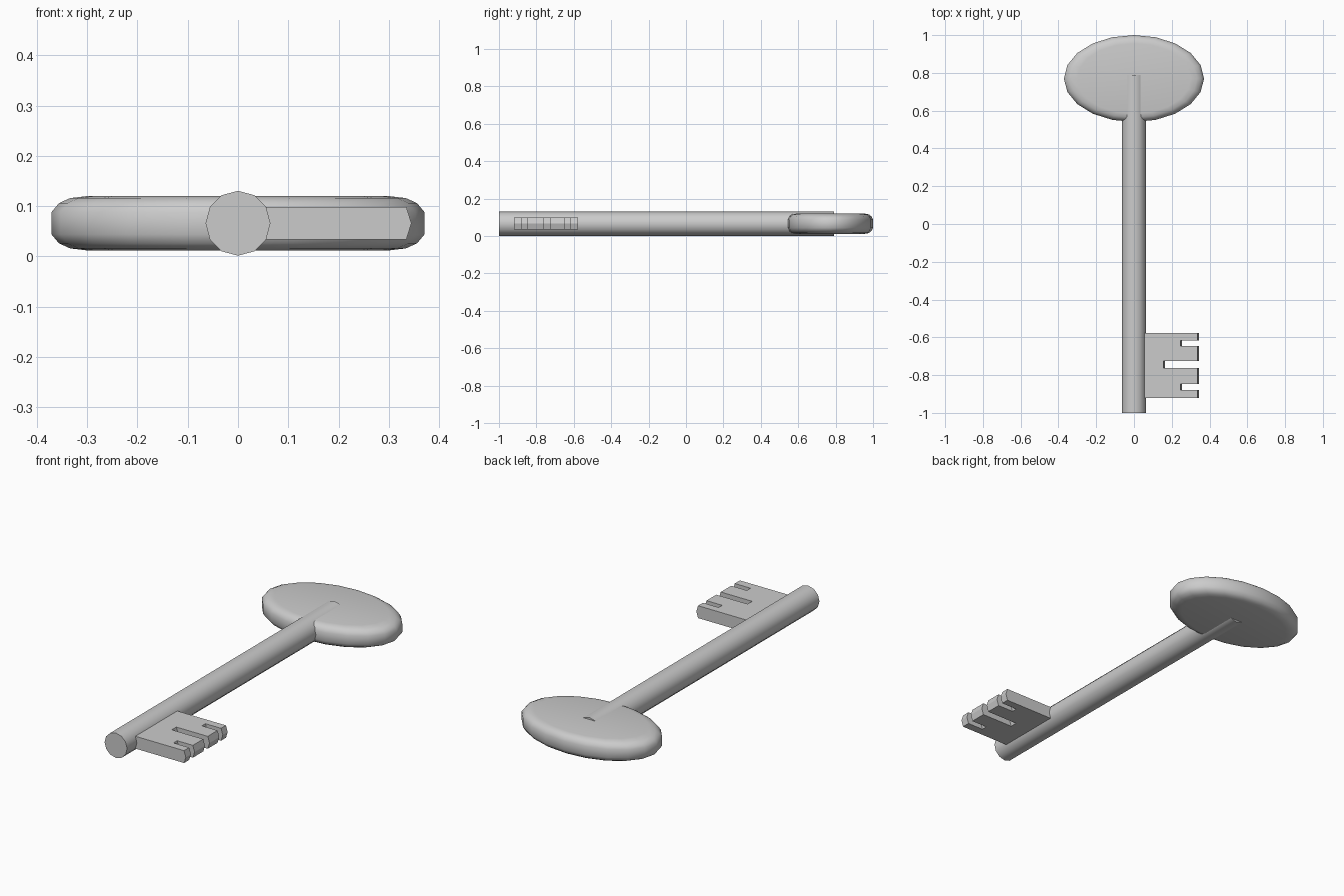
import bpy, bmesh, math

if "Cube" in bpy.data.objects:
    bpy.data.objects.remove(bpy.data.objects["Cube"])

CZ = 0.066  # mid height of the whole key


def make_object(name, rings, smooth_angle=None):
    """Skin a stack of equal-length closed rings and cap both ends."""
    bm = bmesh.new()
    loops = [[bm.verts.new(p) for p in ring] for ring in rings]
    n = len(loops[0])
    for a, b in zip(loops, loops[1:]):
        for i in range(n):
            j = (i + 1) % n
            bm.faces.new((a[i], a[j], b[j], b[i]))
    bm.faces.new(loops[0][::-1])
    bm.faces.new(loops[-1])
    bmesh.ops.recalc_face_normals(bm, faces=bm.faces[:])
    mesh = bpy.data.meshes.new(name)
    bm.to_mesh(mesh)
    bm.free()
    obj = bpy.data.objects.new(name, mesh)
    bpy.context.collection.objects.link(obj)
    if smooth_angle:
        bpy.ops.object.select_all(action='DESELECT')
        obj.select_set(True)
        bpy.context.view_layer.objects.active = obj
        bpy.ops.object.shade_smooth_by_angle(angle=math.radians(smooth_angle))
    return obj


# Shaft: twelve-sided rod running into the middle of the bow
def shaft_ring(y):
    return [(0.0645 * math.sin(math.tau * i / 12), y,
             CZ + 0.0645 * math.cos(math.tau * i / 12)) for i in range(12)]


make_object("shaft", [shaft_ring(-1.0), shaft_ring(0.79)], 40)


# Bow: oval disc with a rounded rim
def bow_ring(scale, dz):
    return [(0.371 * scale * math.cos(math.tau * i / 20),
             0.77 + 0.23 * scale * math.sin(math.tau * i / 20),
             CZ + dz) for i in range(20)]


rim = [(0.81, 0.054), (0.90, 0.050), (0.96, 0.040), (1.0, 0.022)]
make_object("bow", [bow_ring(s, -z) for s, z in rim]
            + [bow_ring(s, z) for s, z in reversed(rim)], 40)

# Bit: notched plate whose tips and notch floors come to a shallow ridge
BASE, TIP = 0.04, 0.335
notches = [(-0.878, -0.848, 0.245), (-0.763, -0.726, 0.155),
           (-0.646, -0.617, 0.245)]  # y start, y end, floor x


def bit_ring(z, ridge):
    tip = TIP + ridge
    pts = [(BASE, -0.92, z), (tip, -0.92, z)]
    for y0, y1, floor in notches:
        f = floor + ridge
        pts += [(tip, y0, z), (f, y0, z), (f, y1, z), (tip, y1, z)]
    return pts + [(tip, -0.577, z), (BASE, -0.577, z)]


make_object("bit", [bit_ring(0.034, 0), bit_ring(CZ, 0.01), bit_ring(0.098, 0)])
